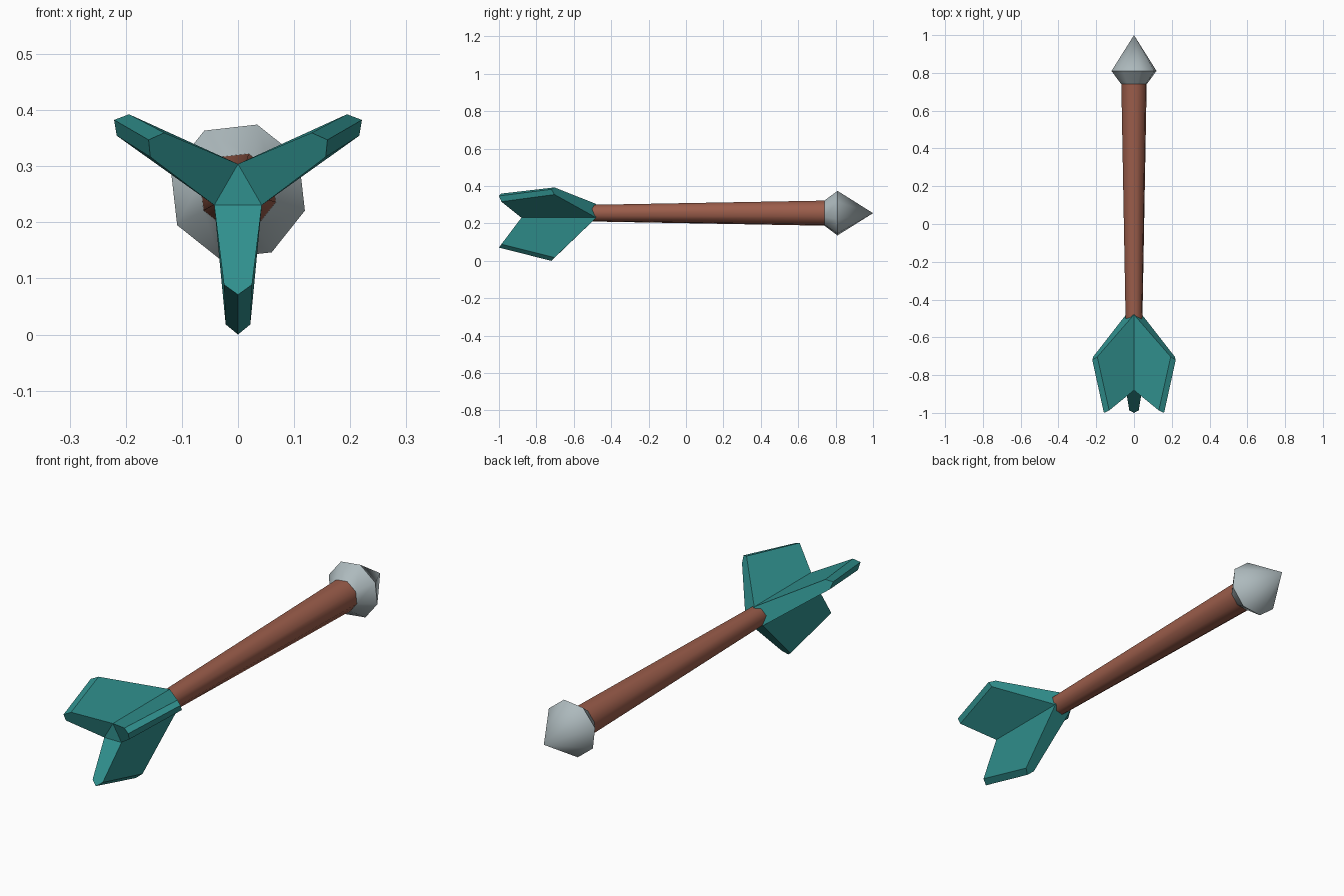
import bpy, bmesh, math
from mathutils import Matrix, Vector

cube = bpy.data.objects.get("Cube")
if cube:
    bpy.data.objects.remove(cube, do_unlink=True)

AXIS_Z = 0.255


def material(name, rgb):
    mat = bpy.data.materials.new(name)
    mat.use_nodes = True
    mat.diffuse_color = (*rgb, 1)
    mat.node_tree.nodes["Principled BSDF"].inputs["Base Color"].default_value = (*rgb, 1)
    return mat


def finish(name, bm, mat, angle):
    bmesh.ops.remove_doubles(bm, verts=bm.verts, dist=0.0005)
    bmesh.ops.recalc_face_normals(bm, faces=bm.faces)
    mesh = bpy.data.meshes.new(name)
    bm.to_mesh(mesh)
    bm.free()
    mesh.materials.append(mat)
    obj = bpy.data.objects.new(name, mesh)
    obj.location.z = AXIS_Z
    bpy.context.collection.objects.link(obj)
    bpy.ops.object.select_all(action='DESELECT')
    obj.select_set(True)
    bpy.context.view_layer.objects.active = obj
    bpy.ops.object.shade_smooth_by_angle(angle=math.radians(angle))
    return obj


def turned(name, profile, mat, sides=8, offset=-16):
    """Octagonal lathe along y from (y, radius) pairs, closed at both ends."""
    bm = bmesh.new()
    rings = []
    for y, r in profile:
        angles = [math.radians(offset + 360 * i / sides) for i in range(sides)]
        rings.append([bm.verts.new((r * math.cos(a), y, r * math.sin(a))) for a in angles])
    for a, b in zip(rings, rings[1:]):
        for i in range(sides):
            j = (i + 1) % sides
            bm.faces.new((a[i], a[j], b[j], b[i]))
    bm.faces.new(rings[0])
    if profile[-1][1] > 0:
        bm.faces.new(rings[-1])
    return finish(name, bm, mat, 50)


wood = material("reddish wood", (0.33, 0.11, 0.07))
steel = material("pale steel", (0.42, 0.49, 0.51))
teal = material("teal feather", (0.03, 0.28, 0.27))

# Tapered shaft and pointed head
turned("shaft", [(-0.52, 0.046), (0.75, 0.07)], wood)
turned("arrow_head", [(0.74, 0.07), (0.81, 0.124), (1.0, 0.0)], steel)

# Three thick swept fins meeting in a triangular core
bm = bmesh.new()
ROOT, HALF = 0.0245, 0.0424
FRONT, BACK = -0.48, -0.88
for k in range(3):
    turn = Matrix.Rotation(math.radians(120 * k), 4, 'Y')

    def vert(u, r, y):
        return bm.verts.new(turn @ Vector((u, y, -r)))

    sides = []
    for s in (-1, 1):
        sides.append([vert(s * HALF, ROOT, FRONT), vert(s * 0.022, 0.237, -0.703),
                      vert(s * 0.025, 0.166, -0.987), vert(s * HALF, ROOT, BACK)])
    ridge_front = vert(0, 0.255, -0.72)
    ridge_back = vert(0, 0.184, -1.0)
    left, right = sides
    for side in sides:
        bm.faces.new(side)
        bm.faces.new((side[1], ridge_front, ridge_back, side[2]))
    # Leading and trailing edges
    bm.faces.new((left[0], left[1], ridge_front, right[1], right[0]))
    bm.faces.new((left[3], left[2], ridge_back, right[2], right[3]))

# Triangular ends of the core
for y in (FRONT, BACK):
    corners = [math.radians(90 + 120 * k) for k in range(3)]
    bm.faces.new([bm.verts.new((2 * ROOT * math.cos(a), y, 2 * ROOT * math.sin(a))) for a in corners])
finish("fletching", bm, teal, 25)
